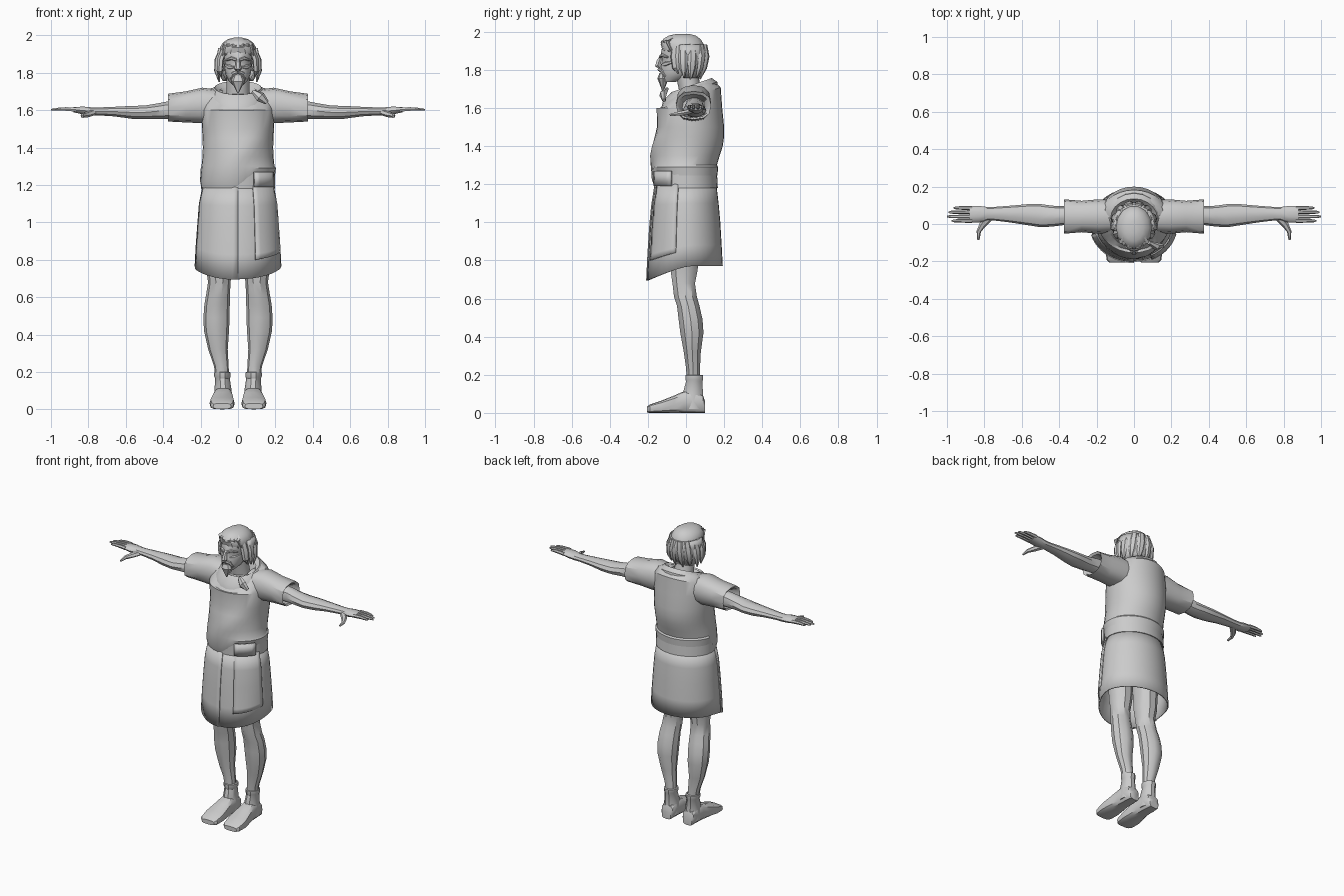
import bpy, bmesh, math
from mathutils import Vector

grey = bpy.data.materials.new("light grey")
grey.diffuse_color = (0.6, 0.6, 0.6, 1)


def finish(name, rings, closed, cap, mirror, thick):
    """Skin a list of point rings into one object."""
    bm = bmesh.new()
    vs = [[bm.verts.new(p) for p in r] for r in rings]
    n = len(vs[0])
    for a, b in zip(vs, vs[1:]):
        for i in range(n if closed else n - 1):
            j = (i + 1) % n
            bm.faces.new((a[i], a[j], b[j], b[i]))
    if cap:
        bm.faces.new(vs[0])
        bm.faces.new(vs[-1])
    bmesh.ops.recalc_face_normals(bm, faces=bm.faces)
    me = bpy.data.meshes.new(name)
    bm.to_mesh(me)
    bm.free()
    me.materials.append(grey)
    ob = bpy.data.objects.new(name, me)
    bpy.context.collection.objects.link(ob)
    if thick:
        m = ob.modifiers.new("thickness", 'SOLIDIFY')
        m.thickness, m.offset = thick, 0
    if mirror:
        ob.modifiers.new("mirror", 'MIRROR')
    return ob


def loft(name, rings, axis='z', n=12, p=1.0, arc=None, warp=None,
         cap=True, mirror=False, thick=0):
    """Rings are (position on axis, centre 1, centre 2, radius 1, radius 2)."""
    a0, a1 = [math.radians(a) for a in (arc or (0, 360))]
    out = []
    for t, c1, c2, r1, r2 in rings:
        ring = []
        for i in range(n):
            a = a0 + (a1 - a0) * i / (n - 1 if arc else n)
            c, s = math.cos(a), math.sin(a)
            u = c1 + r1 * math.copysign(abs(c) ** p, c)
            v = c2 + r2 * math.copysign(abs(s) ** p, s)
            q = {'z': (u, v, t), 'x': (t, u, v), 'y': (u, t, v)}[axis]
            ring.append(warp(*q) if warp else q)
        out.append(ring)
    return finish(name, out, not arc, cap and not arc, mirror, thick)


def tube(name, pts, n=6, side=(1, 0, 0), mirror=False):
    """Points are (x, y, z, radius across, radius deep)."""
    out = []
    for i, q in enumerate(pts):
        d = Vector(pts[min(i + 1, len(pts) - 1)][:3]) - Vector(pts[max(i - 1, 0)][:3])
        w = d.cross(Vector(side)).normalized()
        u = w.cross(d).normalized()
        out.append([Vector(q[:3]) + u * q[3] * math.cos(k * math.tau / n)
                    + w * q[4] * math.sin(k * math.tau / n) for k in range(n)])
    return finish(name, out, True, True, mirror, 0)


# Tunic: bloused over the belt at the front left, neckline dips at the front
def drape(x, y, z):
    if z > 1.65:
        z += (y - 0.03) * 0.35
    elif z < 1.26:
        f = max(0, min(1, (x + 0.02) / 0.1)) if y < 0 else 1
        z += 0.07 * f
    elif y < 0:
        ridge = abs((z - 1.3) - 0.9 * (x + 0.05))
        y -= 0.012 * max(0, 1 - ridge / 0.08)
    return x, y, z


loft("tunic", [(1.19, 0, 0, .18, .15), (1.175, 0, 0, .197, .165),
               (1.22, 0, -.006, .203, .175), (1.3, 0, -.008, .195, .17),
               (1.35, 0, 0, .19, .177), (1.4, 0, .01, .188, .183),
               (1.45, 0, .018, .19, .182), (1.5, 0, .024, .192, .176),
               (1.6, 0, .018, .197, .172), (1.655, 0, .022, .19, .16),
               (1.695, 0, .03, .165, .12), (1.715, 0, .035, .12, .092),
               (1.69, 0, .035, .095, .075), (1.64, 0, .03, .07, .06)],
     n=32, warp=drape)
loft("sleeve", [(.08, .04, 1.62, .085, .085), (.19, .04, 1.625, .092, .095),
                (.28, .04, 1.617, .084, .083), (.375, .04, 1.613, .092, .074),
                (.365, .04, 1.61, .08, .062), (.30, .04, 1.6, .06, .05)],
     'x', 12, .8, mirror=True)
# Folded neck scarf and its knot
loft("collar", [(1.655, 0, .02, .155, .15), (1.69, 0, .022, .15, .142),
                (1.72, 0, .03, .125, .105), (1.7, 0, .03, .1, .08)],
     n=20, warp=lambda x, y, z: (x, y, z + (y - .03) * .35), cap=False)
tube("collar_knot", [(.08, -.1, 1.7, .012, .01), (.12, -.12, 1.67, .028, .02),
                     (.155, -.115, 1.64, .012, .01)])

# Belt with buckle pouch
loft("belt", [(1.18, 0, 0, .185, .155), (1.18, 0, 0, .198, .167),
              (1.27, 0, -.005, .196, .167), (1.27, 0, -.005, .18, .15)], n=28)
loft("buckle", [(z, 0, -.003, .206, .178) for z in (1.19, 1.27)],
     n=6, arc=(-65, -25), thick=.016)


# Skirt: hem dips toward the front
def hem(x, y, z):
    k = max(0, min(1, (1.17 - z) / .4))
    return x, y, z - k * .075 * max(0, min(1, (.02 - y) / .22)) ** 1.3


def skirt_rings(g, low=.77):
    return [(z, 0, cy, rx + g, ry + g) for z, cy, rx, ry in
            ((1.2, 0, .185, .155), (1.1, -.003, .205, .17), (1.0, -.004, .213, .18),
             (.88, -.005, .222, .188), (low, -.005, .228 - (low - .77) * .08, .194))]


loft("skirt", skirt_rings(0), n=36, warp=hem, cap=False, thick=.008)
loft("skirt_overlap", skirt_rings(.007), n=12, arc=(-90, -165), warp=hem, thick=.006)
loft("skirt_flap", skirt_rings(.008, .855), n=8, arc=(-66, -14), warp=hem, thick=.008)

# Bare arms
loft("arm", [(.26, .045, 1.605, .05, .055), (.37, .045, 1.6, .05, .05),
             (.44, .042, 1.593, .056, .043), (.5, .045, 1.588, .062, .038),
             (.57, .05, 1.588, .056, .036), (.66, .053, 1.592, .045, .027),
             (.75, .055, 1.593, .036, .022), (.785, .055, 1.593, .036, .023),
             (.83, .052, 1.598, .045, .022), (.88, .052, 1.602, .044, .014)],
     'x', 10, mirror=True)
for i, (fy, tip) in enumerate(((.017, .975), (.04, 1.0), (.063, .992), (.086, .965))):
    loft(f"finger_{i + 1}", [(.865, fy, 1.603, .011, .013), (.92, fy, 1.606, .010, .011),
                             (tip - .015, fy, 1.604, .008, .008), (tip, fy, 1.602, .004, .004)],
         'x', 6, mirror=True)
tube("thumb", [(.775, .035, 1.588, .022, .016), (.81, -.005, 1.575, .018, .015),
               (.83, -.04, 1.57, .012, .012), (.832, -.085, 1.563, .006, .006)], mirror=True)

# Legs
loft("leg", [(1.0, .1, -.01, .085, .085), (.75, .1, -.01, .07, .075),
             (.68, .1, -.012, .06, .062), (.61, .107, -.003, .064, .063),
             (.56, .112, .012, .068, .062), (.49, .115, .024, .07, .066),
             (.42, .115, .031, .067, .064), (.32, .107, .033, .052, .047),
             (.23, .089, .037, .039, .038), (.15, .082, .04, .036, .038)],
     n=10, mirror=True)
# Ankle boots and feet
loft("boot", [(.18, .082, .042, .034, .036), (.2, .083, .043, .036, .04),
              (.197, .083, .043, .044, .049), (.175, .083, .043, .044, .049),
              (.165, .083, .043, .039, .045), (.1, .08, .036, .046, .056),
              (.02, .08, .035, .05, .06)], n=10, mirror=True)
loft("foot", [(-.205, .085, .017, .048, .015), (-.19, .085, .022, .062, .022),
              (-.13, .085, .032, .067, .032), (-.06, .082, .046, .058, .046),
              (-.01, .08, .057, .05, .057), (.05, .08, .058, .046, .058),
              (.09, .08, .045, .042, .045), (.1, .08, .03, .034, .03)],
     'y', 12, .6, mirror=True)

# Head and neck
loft("neck", [(1.62, 0, .04, .075, .065), (1.7, 0, .02, .062, .058),
              (1.8, 0, 0, .06, .06)], n=12)
loft("head", [(1.735, 0, -.09, .028, .03), (1.76, 0, -.06, .053, .07),
              (1.79, 0, -.045, .067, .09), (1.83, 0, -.037, .074, .093),
              (1.855, 0, -.033, .074, .092), (1.872, 0, -.032, .077, .103),
              (1.92, 0, -.025, .08, .1), (1.96, 0, -.02, .06, .075)], n=16)
tube("nose", [(0, -.128, 1.872, .011, .01), (0, -.142, 1.845, .014, .014),
              (0, -.148, 1.822, .02, .017), (0, -.135, 1.81, .012, .01)])
tube("brow", [(.006, -.136, 1.868, .008, .008), (.035, -.125, 1.877, .009, .009),
              (.064, -.096, 1.866, .005, .006)], side=(0, 0, 1), mirror=True)
tube("cheek", [(.022, -.122, 1.828, .008, .008), (.045, -.105, 1.83, .014, .012),
               (.066, -.07, 1.84, .008, .008)], side=(0, 0, 1), mirror=True)
tube("moustache", [(0, -.142, 1.803, .008, .01), (.025, -.127, 1.795, .01, .012),
                   (.04, -.108, 1.765, .005, .006)], side=(0, 1, 0), mirror=True)
tube("beard", [(0, -.122, 1.782, .024, .018), (0, -.122, 1.755, .037, .028),
               (0, -.12, 1.73, .024, .02), (0, -.122, 1.69, .003, .004)], n=8)
tube("ear", [(.078, -.02, 1.86, .006, .015), (.088, -.015, 1.84, .008, .018),
             (.077, -.025, 1.81, .005, .008)], mirror=True)

# Hair: crown, back shell and hanging locks
loft("hair_crown", [(1.905, 0, -.012, .098, .115), (1.935, 0, -.02, .096, .116),
                    (1.962, 0, -.022, .08, .1), (1.98, 0, -.02, .052, .072),
                    (1.988, 0, -.015, .02, .035)], n=14)
loft("hair_back", [(1.76, 0, .005, .075, .055), (1.8, 0, .002, .097, .08),
                   (1.85, 0, 0, .106, .104), (1.89, 0, 0, .106, .108),
                   (1.93, 0, -.005, .098, .1)], n=15, arc=(-18, 198), thick=.016)
for i, a in enumerate((-32, -8, 18, 48, 75)):
    c, s = math.cos(math.radians(a)), math.sin(math.radians(a))
    low = 1.75 + .012 * (i % 2) + (.03 if i == 0 else 0)
    tube(f"side_lock_{i + 1}", [(.085 * c, .1 * s, 1.93, .022, .014),
                                (.112 * c, .112 * s, 1.87, .026, .014),
                                (.116 * c, .1 * s, 1.81, .022, .013),
                                (.106 * c, .075 * s, low, .004, .004)],
         side=(-s, c, 0), mirror=True)
for i, (x, dx) in enumerate(((.02, .02), (.045, .022), (.065, .018))):
    tube(f"fringe_{i + 1}", [(x * .6, -.095 + x * .5, 1.968, .018, .008),
                             (x, -.136 + x * .6, 1.945, .018, .01),
                             (x + dx, -.13 + x * .9, 1.9 - .006 * i, .003, .004)], mirror=True)

# Soft shading with crisp edges kept
bpy.ops.object.select_all(action='SELECT')
bpy.context.view_layer.objects.active = bpy.context.selected_objects[0]
bpy.ops.object.shade_smooth_by_angle(angle=math.radians(35))
